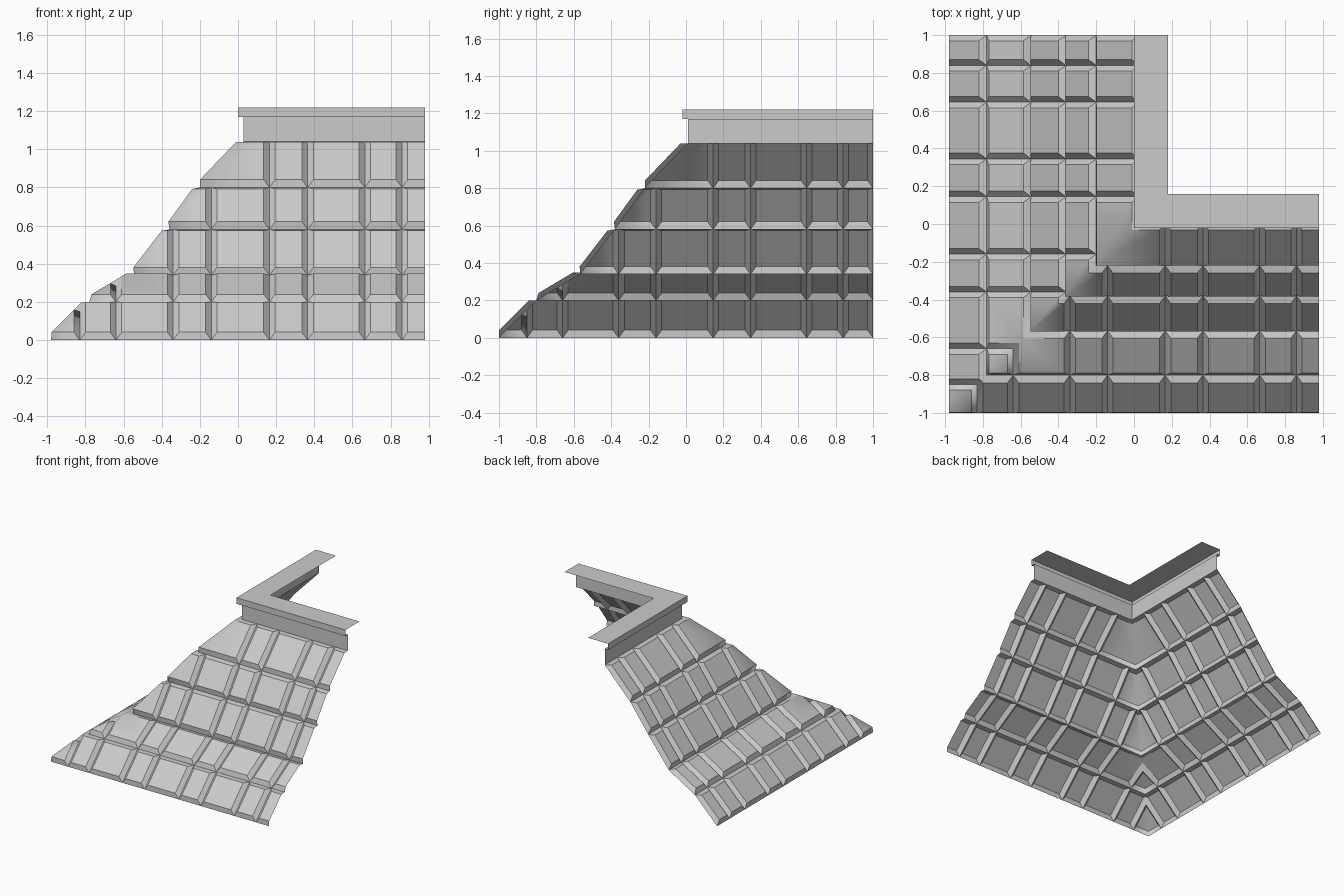
import bpy, bmesh
from mathutils import Matrix, Vector

cube = bpy.data.objects.get("Cube")
if cube:
    bpy.data.objects.remove(cube)

# Single stone colour
stone = bpy.data.materials.new("stone_grey")
stone.use_nodes = True
grey = (0.6, 0.6, 0.6, 1)
stone.diffuse_color = grey
stone.node_tree.nodes["Principled BSDF"].inputs["Base Color"].default_value = grey

SHIFT = 0.02              # sideways offset that centres the corner
END_FRONT, END_SIDE = 0.96, 1.0
BEVEL, RAISE = 0.03, 0.028
SLOPE = [(-1, 0), (-0.8, 0.2), (-0.565, 0.34), (-0.38, 0.58), (-0.22, 0.8), (0.01, 1.04)]
JOINTS = [-0.85, -0.66, -0.36, -0.16, 0.145, 0.345, 0.645, 0.84, END_SIDE]
RAIL = [(0.01, 1.04), (0.01, 1.17), (-0.02, 1.17), (-0.02, 1.22), (0.16, 1.22)]


def rect(bm, u0, u1, low, high):
    return [bm.verts.new(p) for p in
            ((u0, *low), (u1, *low), (u1, *high), (u0, *high))]


def raised_panel(bm, u0, u1, low, high):
    """Panel on a sloping row, lifted off the joints with bevelled borders."""
    low, high = Vector(low), Vector(high)
    along = (high - low).normalized()
    lift = Vector((-along.y, along.x)) * RAISE
    outer = rect(bm, u0, u1, low, high)
    inner = rect(bm, u0 + BEVEL, u1 - BEVEL,
                 low + along * BEVEL + lift, high - along * BEVEL + lift)
    bm.faces.new(inner)
    for i in range(4):
        j = (i + 1) % 4
        bm.faces.new((outer[i], outer[j], inner[j], inner[i]))


def cut(bm, point, normal):
    bmesh.ops.bisect_plane(bm, geom=bm.verts[:] + bm.edges[:] + bm.faces[:], dist=1e-5,
                           plane_co=point, plane_no=normal, clear_outer=True)


def corner_object(name, bm, smooth_hip):
    """Mitre one arm at the corner, mirror it across the diagonal and join."""
    cut(bm, (0, 0, 0), (-1, 1, 0))
    side = bm.copy()
    cut(bm, (END_FRONT, 0, 0), (1, 0, 0))
    swap = Matrix(((0, 1, 0, 0), (1, 0, 0, 0), (0, 0, 1, 0), (0, 0, 0, 1)))
    side.transform(swap)
    bmesh.ops.reverse_faces(side, faces=side.faces[:])
    temp = bpy.data.meshes.new("temp")
    side.to_mesh(temp)
    side.free()
    bm.from_mesh(temp)
    bpy.data.meshes.remove(temp)
    bmesh.ops.remove_doubles(bm, verts=bm.verts[:], dist=0.0005)
    # Only the ridge between the two arms is softened
    for e in bm.edges:
        e.smooth = smooth_hip and all(abs(v.co.x - v.co.y) < 0.001 for v in e.verts)
    for f in bm.faces:
        f.smooth = smooth_hip
    bm.transform(Matrix.Translation((SHIFT, 0, 0)))
    mesh = bpy.data.meshes.new(name)
    bm.to_mesh(mesh)
    bm.free()
    mesh.materials.append(stone)
    obj = bpy.data.objects.new(name, mesh)
    bpy.context.collection.objects.link(obj)


# Sloped wall of raised stone panels; joints too close to the ridge are left out
wall = bmesh.new()
for low, high in zip(SLOPE, SLOPE[1:]):
    columns = [low[0] - 0.3] + [j for j in JOINTS if j > low[0] + 0.1]
    for u0, u1 in zip(columns, columns[1:]):
        raised_panel(wall, u0, u1, low, high)
corner_object("sloped_wall", wall, True)

# Upright band and overhanging cap along the top
rail = bmesh.new()
for low, high in zip(RAIL, RAIL[1:]):
    rail.faces.new(rect(rail, -0.3, END_SIDE, low, high))
corner_object("top_rail", rail, False)
